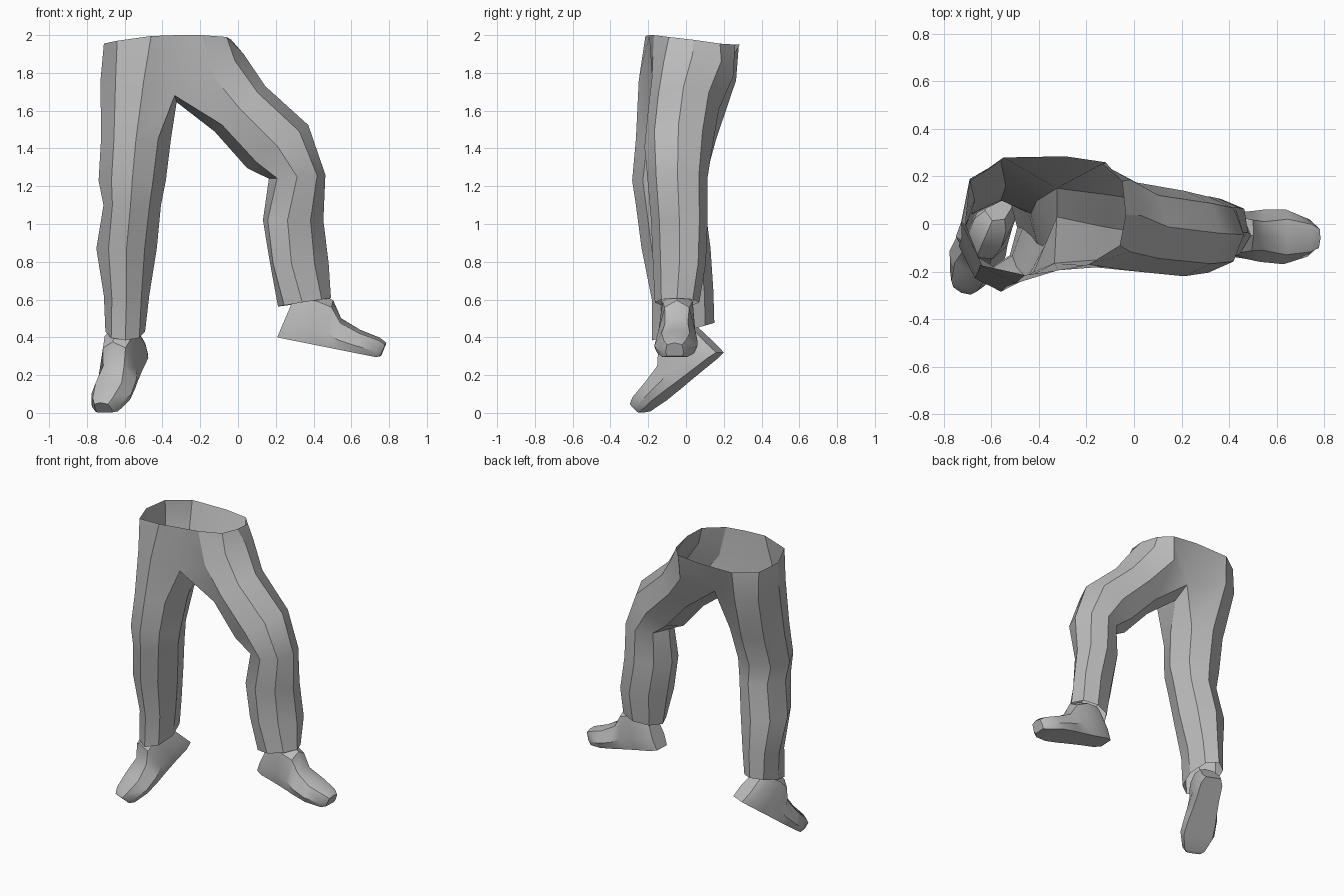
import bpy, bmesh, math
from mathutils import Vector

if "Cube" in bpy.data.objects:
    bpy.data.objects.remove(bpy.data.objects["Cube"], do_unlink=True)

grey = bpy.data.materials.new("plain grey")
grey.use_nodes = True
grey.diffuse_color = (0.5, 0.5, 0.5, 1)
grey.node_tree.nodes["Principled BSDF"].inputs["Base Color"].default_value = (0.5, 0.5, 0.5, 1)


def finish(name, bm, angle):
    """Turn a bmesh into a shaded object."""
    bmesh.ops.recalc_face_normals(bm, faces=bm.faces[:])
    mesh = bpy.data.meshes.new(name)
    bm.to_mesh(mesh)
    bm.free()
    mesh.materials.append(grey)
    obj = bpy.data.objects.new(name, mesh)
    bpy.context.collection.objects.link(obj)
    bpy.ops.object.select_all(action='DESELECT')
    obj.select_set(True)
    bpy.context.view_layer.objects.active = obj
    bpy.ops.object.shade_smooth_by_angle(angle=math.radians(angle))


def bridge(bm, a, b, closed=True):
    """Join two rows of vertices with quads."""
    n = len(a)
    for i in range(n if closed else n - 1):
        j = (i + 1) % n
        bm.faces.new((a[i], a[j], b[j], b[i]))


def leg_ring(side, cx, cz, rx, front, back, roll=0, pitch=0, skew=0, taper=0):
    """Eight points: inner front, front, outer front, outer, outer back, back, inner back, inner."""
    pts = []
    r = math.radians(roll)
    for i in range(8):
        t = math.radians(-45 - 45 * i)
        u, v = -side * rx * math.cos(t), (back - front) / 2 * math.sin(t)
        u *= 1 - taper * max(0, -math.sin(t))   # narrower towards the front
        pts.append(Vector((cx + u * math.cos(r) + skew * v, (front + back) / 2 + v,
                           cz + u * math.sin(r) + v * pitch)))
    return pts


# Trousers: open waist, two tubes meeting at the crotch
bm = bmesh.new()
vert = bm.verts.new
seam_top = [vert((-0.32, -0.195, 2.0)), vert((-0.29, 0.285, 1.95))]
seam_low = [vert((-0.335, -0.165, 1.68)), vert((-0.325, 0.15, 1.71))]
crotch = vert((-0.325, 0.03, 1.645))

waist = {
    -1: [(-0.46, -0.215, 1.995), (-0.64, -0.175, 1.97), (-0.71, 0.0, 1.955),
         (-0.69, 0.18, 1.95), (-0.55, 0.28, 1.95)],
    1: [(-0.19, -0.17, 2.0), (-0.06, -0.09, 1.99), (-0.035, 0.04, 1.975),
        (-0.05, 0.18, 1.955), (-0.12, 0.26, 1.95)]}

# centre x, centre z, half width, front y, back y, roll, pitch, skew, taper
legs = {
    -1: [(-0.53, 1.76, 0.198, -0.25, 0.265, 0, 0, -0.12),
         (-0.54, 1.45, 0.185, -0.265, 0.16, 0, 0, 0, 0.15),
         (-0.56, 1.23, 0.178, -0.285, 0.10, 0, 0, 0, 0.18),
         (-0.56, 1.10, 0.152, -0.265, 0.10, 0, 0, 0.05, 0.12),
         (-0.59, 0.87, 0.16, -0.235, 0.13, 0, 0, 0, 0.22),
         (-0.59, 0.62, 0.12, -0.18, 0.145, 0, 0.15, 0, 0.12),
         (-0.597, 0.43, 0.105, -0.18, 0.15, 0, 0.28)],
    1: [(-0.13, 1.78, 0.20, -0.18, 0.25, 36),
        (0.01, 1.61, 0.18, -0.20, 0.175, 42),
        (0.21, 1.41, 0.198, -0.22, 0.14, 35),
        (0.313, 1.25, 0.15, -0.205, 0.115, 4),
        (0.292, 1.02, 0.16, -0.185, 0.115, 0, 0, 0.2),
        (0.325, 0.79, 0.155, -0.175, 0.105, 0, 0, 0.3),
        (0.352, 0.585, 0.142, -0.165, 0.07, 9, 0, 0.1)]}

for side in (-1, 1):
    top = [seam_top[0]] + [vert(p) for p in waist[side]] + [seam_top[1]]
    hip = [vert(p) for p in leg_ring(side, *legs[side][0])[1:6]]
    ring = [seam_low[0]] + hip + [seam_low[1], crotch]
    bridge(bm, top, ring[:7], closed=False)
    for spec in legs[side][1:]:
        nxt = [vert(p) for p in leg_ring(side, *spec)]
        bridge(bm, ring, nxt)
        ring = nxt
finish("trousers", bm, 28)

# Shoes: sections from heel to toe
# sole position, top position, sole height, top height, half width, top half width
sections = [
    (0.00, 0.05, 0.00, 0.24, 0.06, 0.045),
    (0.05, 0.09, 0.00, 0.26, 0.085, 0.07),
    (0.16, 0.17, 0.00, 0.27, 0.09, 0.08),
    (0.26, 0.25, 0.00, 0.25, 0.10, 0.065),
    (0.33, 0.31, 0.00, 0.165, 0.11, 0.06),
    (0.43, 0.42, 0.00, 0.125, 0.115, 0.075),
    (0.53, 0.53, 0.00, 0.105, 0.078, 0.058),
    (0.555, 0.57, 0.01, 0.085, 0.048, 0.04)]


def shoe(name, heel, toe):
    heel = Vector(heel)
    fwd = (Vector(toe) - heel).normalized()
    across = fwd.cross(Vector((0, 0, 1))).normalized()
    up = across.cross(fwd)
    bm = bmesh.new()
    rows = []
    for s0, s1, z0, z1, w, wt in sections:
        shape = [(-0.85 * w, 0), (-w, 0.3), (-wt, 0.85), (0, 1), (wt, 0.85), (w, 0.3), (0.85 * w, 0)]
        rows.append([bm.verts.new(heel + across * x + fwd * (s0 + (s1 - s0) * k)
                                  + up * (z0 + (z1 - z0) * k)) for x, k in shape])
    for a, b in zip(rows, rows[1:]):
        bridge(bm, a, b)
    bm.faces.new(rows[0])
    bm.faces.new(rows[-1])
    finish(name, bm, 35)


shoe("left_shoe", (0.21, -0.035, 0.40), (0.76, -0.06, 0.29))
shoe("right_shoe", (-0.525, 0.18, 0.32), (-0.70, -0.225, 0.0))
